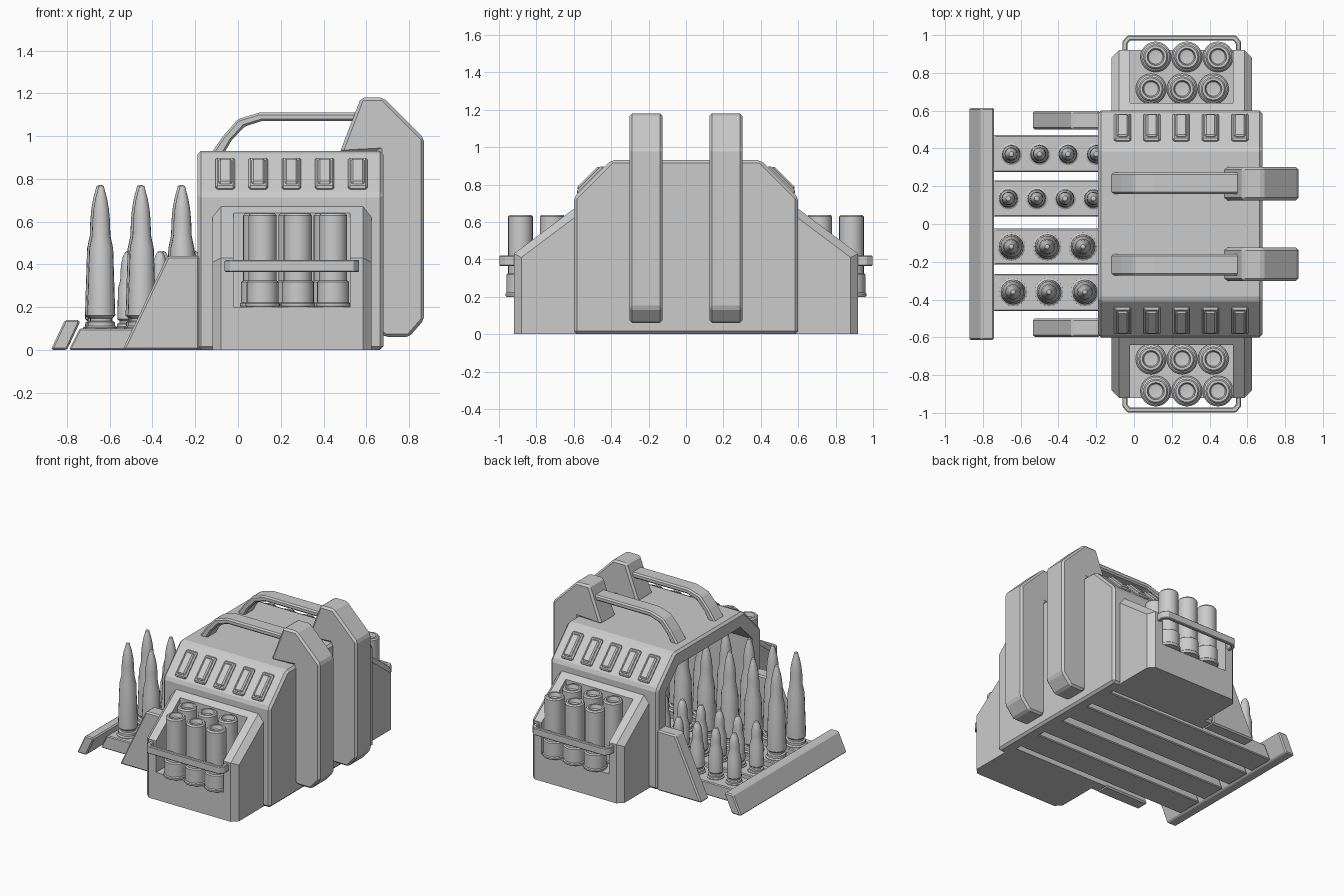
import bpy, bmesh, math
from mathutils import Matrix

if "Cube" in bpy.data.objects:
    bpy.data.objects.remove(bpy.data.objects["Cube"])

COL = bpy.context.collection


def link(name, bm):
    bmesh.ops.recalc_face_normals(bm, faces=bm.faces)
    me = bpy.data.meshes.new(name)
    bm.to_mesh(me)
    bm.free()
    ob = bpy.data.objects.new(name, me)
    COL.objects.link(ob)
    return ob


def bevel(ob, width):
    m = ob.modifiers.new("bevel", 'BEVEL')
    m.width, m.segments, m.limit_method = width, 1, 'ANGLE'
    m.angle_limit = math.radians(25)


def mirror_y(ob):
    m = ob.modifiers.new("mirror", 'MIRROR')
    m.use_axis = (False, True, False)


def prism_bm(pts, axis, a, b):
    """Extrude a 2D profile along an axis between a and b."""
    place = {'x': lambda p, t: (t, p[0], p[1]),
             'y': lambda p, t: (p[0], t, p[1]),
             'z': lambda p, t: (p[0], p[1], t)}[axis]
    bm = bmesh.new()
    lo = [bm.verts.new(place(p, a)) for p in pts]
    hi = [bm.verts.new(place(p, b)) for p in pts]
    bm.faces.new(lo)
    bm.faces.new(hi)
    n = len(pts)
    for i in range(n):
        bm.faces.new((lo[i], lo[(i + 1) % n], hi[(i + 1) % n], hi[i]))
    bmesh.ops.recalc_face_normals(bm, faces=bm.faces)
    return bm


def prism(name, pts, axis, a, b, bev=0, mirror=False):
    ob = link(name, prism_bm(pts, axis, a, b))
    if bev:
        bevel(ob, bev)
    if mirror:
        mirror_y(ob)
    return ob


def cut(ob, cutter):
    """Boolean difference, applied, with the cutter removed."""
    m = ob.modifiers.new("cut", 'BOOLEAN')
    m.operation, m.solver, m.object = 'DIFFERENCE', 'EXACT', cutter
    bpy.context.view_layer.update()
    me = bpy.data.meshes.new_from_object(
        ob.evaluated_get(bpy.context.evaluated_depsgraph_get()))
    ob.modifiers.clear()
    ob.data = me
    bpy.data.objects.remove(cutter)


def lathe(name, profile, seg=20):
    """Revolve (radius, z) points; returns a smooth-shaded object."""
    bm = bmesh.new()
    vs = [bm.verts.new((r, 0, z)) for r, z in profile]
    es = [bm.edges.new(p) for p in zip(vs, vs[1:])]
    bmesh.ops.spin(bm, geom=vs + es, cent=(0, 0, 0), axis=(0, 0, 1),
                   angle=math.tau, steps=seg, use_merge=True)
    bmesh.ops.remove_doubles(bm, verts=bm.verts, dist=1e-4)
    ob = link(name, bm)
    bpy.context.view_layer.objects.active = ob
    ob.select_set(True)
    bpy.ops.object.shade_smooth_by_angle(angle=math.radians(30))
    ob.select_set(False)
    return ob


def scatter(ob, spots):
    """Place the object and linked copies at each spot."""
    ob.location = spots[0]
    for p in spots[1:]:
        c = ob.copy()
        c.location = p
        COL.objects.link(c)


# Main housing: hollow, open towards -x and at the bottom
body = prism("housing", [(-.6, 0), (-.6, .73), (-.4, .93), (.4, .93), (.6, .73), (.6, 0)],
             'x', -.19, .68, .016)
cut(body, prism("housing_cutter", [(-.5, -.1), (-.5, .69), (-.36, .83), (.36, .83),
                                   (.5, .69), (.5, -.1)], 'x', -.4, .6))

# Sloping cheek walls beside the opening
prism("cheek_wall", [(-.54, 0), (-.33, .44), (-.18, .44), (-.18, 0)], 'y', .5, .598, .01, True)

# Front lip bar
prism("front_lip", [(-.875, 0), (-.81, .14), (-.742, .14), (-.742, .125), (-.80, 0)],
      'y', -.615, .615, .008)

# Four cartridge trays
for lo, hi in ((-.46, -.265), (-.215, -.025), (.04, .23), (.275, .47)):
    prism("tray", [(-.79, .0), (-.74, .1), (.61, .1), (.61, 0)], 'y', lo, hi, .006)

# Side boxes with chamfered end edges and a shell recess
bm = prism_bm([(.58, 0), (.58, .685), (.92, .43), (.92, 0)], 'x', -.12, .625)
edges = [e for e in bm.edges
         if abs(e.verts[0].co.x - e.verts[1].co.x) < 1e-5
         and max(v.co.y for v in e.verts) > .9
         and max(v.co.z for v in e.verts) > .1]
bmesh.ops.bevel(bm, geom=edges, offset=.04, segments=1, affect='EDGES')
box = link("side_box", bm)
cut(box, prism("recess_cutter", [(-.02, .64), (.525, .64), (.525, 1.1), (-.02, 1.1)], 'z', .2, 1))
mirror_y(box)

# Retaining strap around the shells
prism("shell_strap", [(-.062, .9), (-.062, .965), (-.035, .998), (.54, .998), (.567, .965),
                      (.567, .9), (.54, .9), (.54, .955), (.525, .972), (-.02, .972),
                      (-.035, .955), (-.035, .9)], 'z', .365, .42, .005, True)

# Shells: wide base, tube, dished mouth
shell = lathe("shell", [(0, 0), (.076, 0), (.081, .008), (.081, .016), (.075, .022), (.075, .118),
                        (.066, .125), (.066, .428), (.058, .438), (.045, .438), (.038, .41),
                        (0, .405)], 24)
scatter(shell, [(x + dx, s * y, .2) for s in (-1, 1)
                for y, dx in ((.885, .025), (.715, 0))
                for x in (.09, .255, .42)])

# Raised vents on the sloped shoulders
for i in range(5):
    x = -.06 + .155 * i
    bm = bmesh.new()
    for w, l, h in ((.09, .2, .016), (.062, .165, .027)):
        bmesh.ops.create_cube(bm, size=1, matrix=Matrix.Diagonal((w, l, 2 * h, 1)))
    bm.transform(Matrix.Translation((x, .508, .822)) @ Matrix.Rotation(-math.pi / 4, 4, 'X'))
    vent = link("shoulder_vent", bm)
    bevel(vent, .009)
    mirror_y(vent)

# Rear fins
prism("rear_fin", [(.66, .93), (.475, .92), (.575, 1.18), (.68, 1.18), (.87, .99), (.87, .14),
                   (.80, .06), (.69, .06), (.66, .08)], 'y', .125, .302, .014, True)

# Carry handles
prism("handle", [(-.125, .92), (-.07, 1.0), (0, 1.08), (.1, 1.11), (.56, 1.11), (.56, 1.07),
                 (.11, 1.07), (.03, 1.045), (-.03, .98), (-.065, .92)],
      'y', .16, .272, .01, True)

# Large cartridges
big = lathe("large_cartridge", [(0, .095), (.074, .095), (.074, .105), (.064, .112), (.064, .13), (.052, .135),
                                (.052, .148), (.066, .16), (.056, .475), (.043, .535),
                                (.041, .605), (.036, .66), (.027, .71), (.016, .75),
                                (.012, .766), (0, .772)])
scatter(big, [(x0 + .19 * i, y, 0) for x0, y in ((-.64, -.36), (-.65, -.12)) for i in range(7)])

# Small cartridges
small = lathe("small_cartridge", [(0, .095), (.058, .095), (.058, .105), (.05, .11), (.05, .122), (.04, .126),
                                  (.04, .136), (.05, .144), (.046, .29), (.036, .325),
                                  (.035, .36), (.032, .40), (.024, .435), (.013, .457),
                                  (0, .463)])
scatter(small, [(x0 + .15 * i, y, 0) for x0, y in ((-.65, .37), (-.665, .135)) for i in range(9)])
